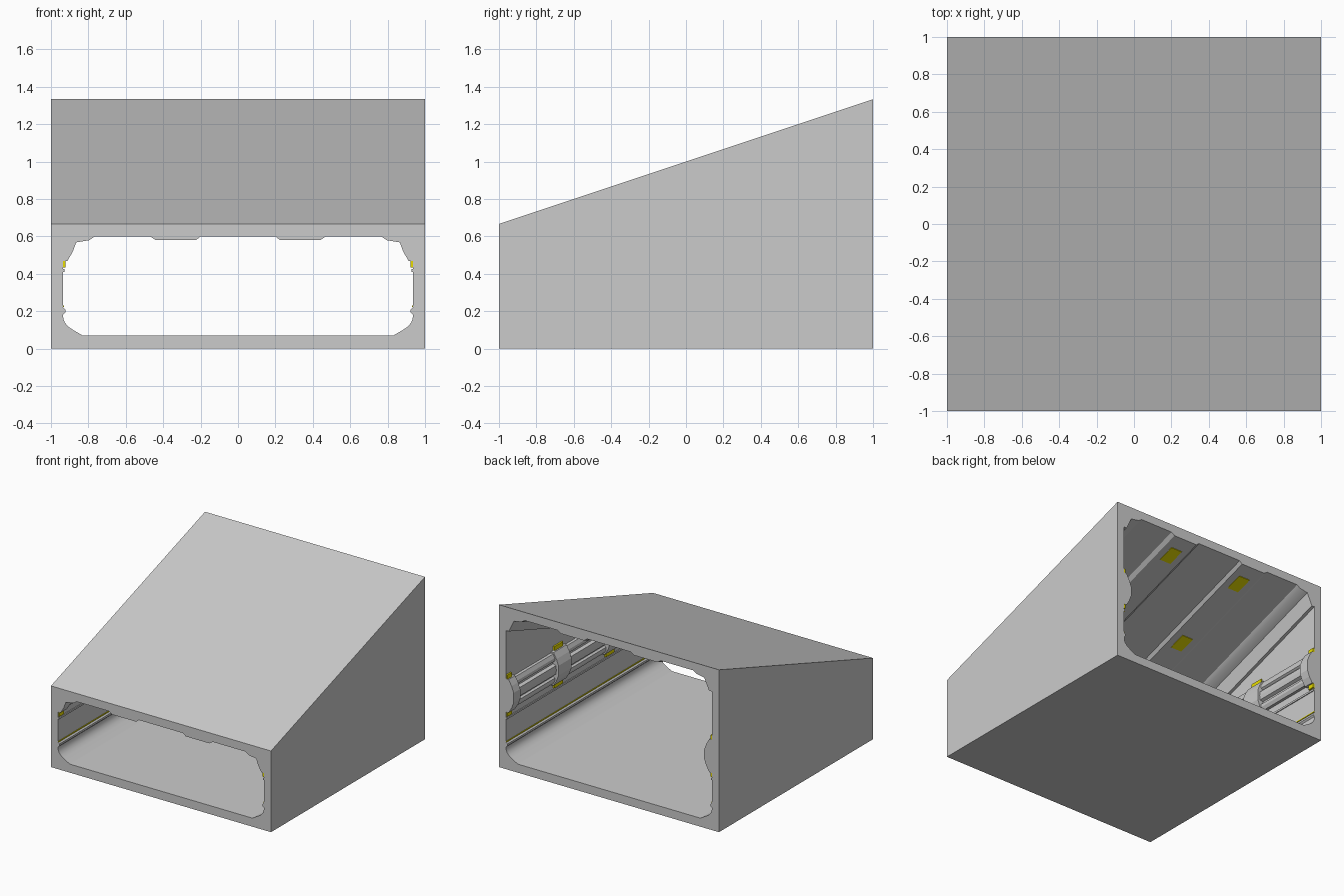
import bpy, bmesh

if "Cube" in bpy.data.objects:
    bpy.data.objects.remove(bpy.data.objects["Cube"])

def material(name, rgb):
    m = bpy.data.materials.new(name)
    m.diffuse_color = (*rgb, 1)
    m.use_nodes = True
    m.node_tree.nodes["Principled BSDF"].inputs["Base Color"].default_value = m.diffuse_color
    return m

GREY = material("light grey", (0.6, 0.6, 0.6))
YELLOW = material("yellow", (0.9, 0.8, 0.0))

def rise(y):
    """Extra height of the sloped roof at depth y."""
    return (y + 1) / 3

def add_part(name, pieces, mat, clip=False):
    """Extrude closed half profiles along y and mirror them across x.
    Each piece is (points, y0, y1); a point is (x, z, follows_roof)."""
    bm = bmesh.new()
    for pts, y0, y1 in pieces:
        rings = [[bm.verts.new((x, y, z + s * rise(y))) for x, z, s in pts]
                 for y in (y0, y1)]
        a, b = rings
        n = len(pts)
        bm.faces.new(a)
        bm.faces.new(b[::-1])
        for i in range(n):
            j = (i + 1) % n
            bm.faces.new((a[i], b[i], b[j], a[j]))
    bmesh.ops.recalc_face_normals(bm, faces=bm.faces)
    # no faces on the mirror plane
    seam = [f for f in bm.faces if all(abs(v.co.x) < 1e-5 for v in f.verts)]
    if seam:
        bmesh.ops.delete(bm, geom=seam, context='FACES')
    # trim whatever would poke through the sloped roof
    if clip:
        bmesh.ops.bisect_plane(bm, geom=bm.verts[:] + bm.edges[:] + bm.faces[:],
                               plane_co=(0, -1, 0.63), plane_no=(0, -1 / 3, 1),
                               clear_outer=True)
    mesh = bpy.data.meshes.new(name)
    bm.to_mesh(mesh)
    bm.free()
    ob = bpy.data.objects.new(name, mesh)
    bpy.context.collection.objects.link(ob)
    mesh.materials.append(mat)
    mod = ob.modifiers.new("Mirror", 'MIRROR')
    mod.use_clip = True
    return ob

def flat(points, s=0):
    return [(x, z, s) for x, z in points]

def box(x0, x1, z0, z1, s=0):
    return flat([(x0, z0), (x1, z0), (x1, z1), (x0, z1)], s)

# Shell: outer wedge, floor with curved edges, wall, stepped ceiling
outer = [(0, 0, 0), (1, 0, 0), (1, 0.667, 1), (0, 0.667, 1)]
ceiling = flat([(0, 0.60), (0.20, 0.60), (0.225, 0.58), (0.44, 0.58), (0.47, 0.60),
                (0.765, 0.60), (0.795, 0.58), (0.865, 0.568), (0.91, 0.472),
                (0.935, 0.472)], 1)
wall = flat([(0.935, 0.222), (0.923, 0.21), (0.923, 0.195), (0.935, 0.183),
             (0.934, 0.16), (0.925, 0.138), (0.908, 0.118), (0.885, 0.102),
             (0.83, 0.07), (0, 0.07)])
shell = add_part("tunnel_shell", [(outer + ceiling + wall, -1, 1)], GREY)
bpy.context.view_layer.objects.active = shell
shell.select_set(True)
bpy.ops.object.shade_smooth_by_angle(angle=0.45)

# Ribbed wall rail running level along each side
rail = flat([(0.95, 0.48), (0.915, 0.485), (0.90, 0.51), (0.90, 0.535), (0.915, 0.545),
             (0.915, 0.56), (0.89, 0.57), (0.885, 0.605), (0.89, 0.64), (0.915, 0.65),
             (0.915, 0.665), (0.90, 0.675), (0.90, 0.70), (0.915, 0.73), (0.95, 0.735)])
add_part("wall_rail", [(rail, -0.999, 0.999)], GREY, clip=True)

# Narrow ledge below the rail
add_part("wall_ledge", [(box(0.928, 0.95, 0.41, 0.425), -0.999, 0.999)], GREY)

# Rail brackets, at both ends and at the thirds
spans = [(max(c - 0.085, -1), min(c + 0.085, 1)) for c in (-1, -1 / 3, 1 / 3, 1)]
bracket = flat([(0.95, 0.467), (0.912, 0.47), (0.885, 0.515), (0.866, 0.565),
                (0.866, 0.645), (0.885, 0.695), (0.912, 0.742), (0.95, 0.745)])
add_part("rail_brackets", [(bracket, a, b) for a, b in spans], GREY, clip=True)

# Yellow tags above and below each bracket
tags = []
for c in (-1, -1 / 3, 1 / 3, 1):
    a, b = max(c - 0.055, -0.998), min(c + 0.055, 0.998)
    for z in (0.435, 0.742):
        tags.append((box(0.922, 0.95, z, z + 0.035), a, b))
add_part("bracket_tags", tags, YELLOW, clip=True)

# Thin yellow line along the lower wall
add_part("wall_stripe", [(box(0.931, 0.95, 0.222, 0.23), -0.999, 0.999)], YELLOW)

# Yellow plates under the ceiling ribs
plates = [(box(0.283, 0.383, 0.576, 0.582, 1), c - 0.067, c + 0.067)
          for c in (-0.5, 0.165, 0.83)]
add_part("ceiling_plates", plates, YELLOW)
